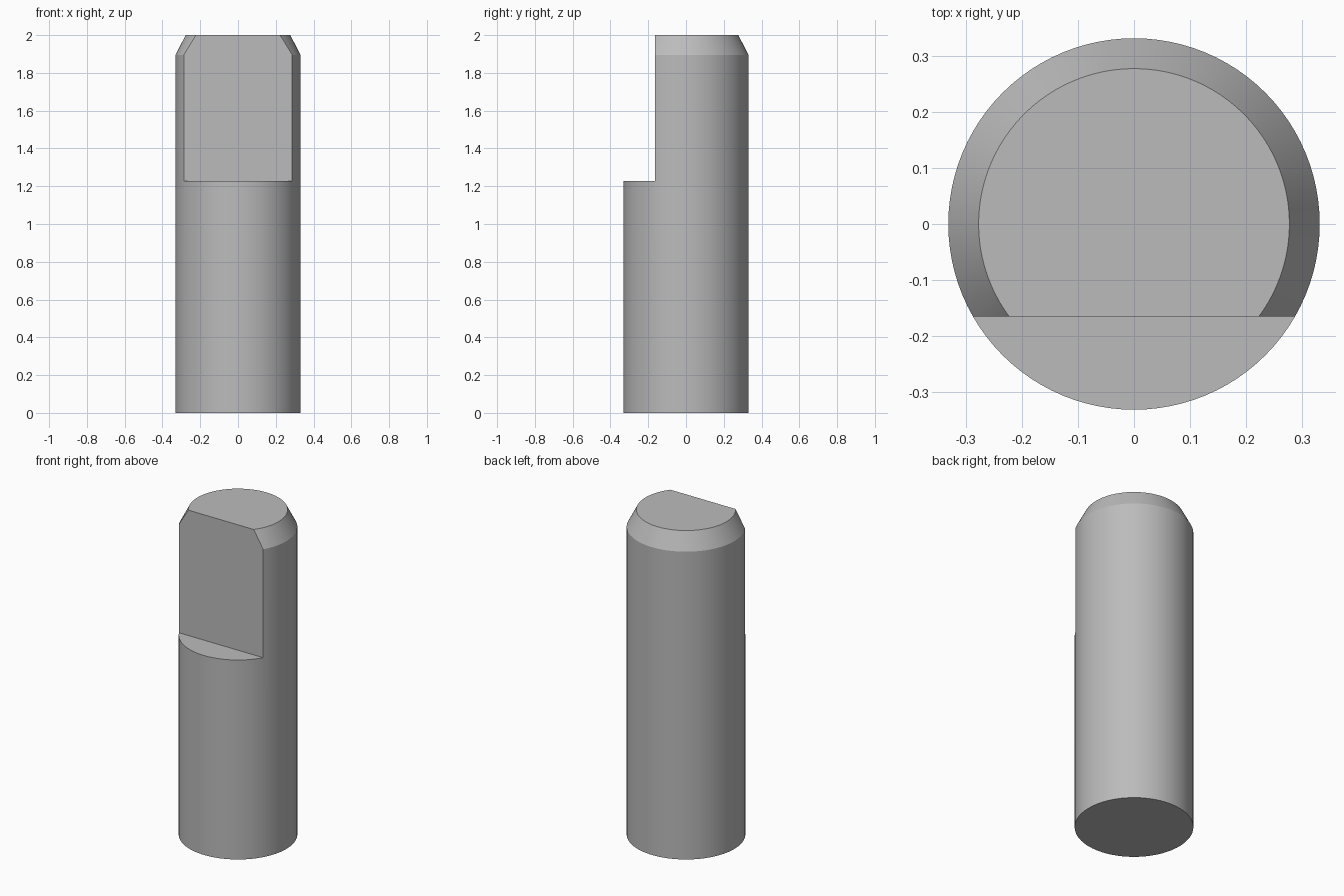
import bpy
import bmesh
import math

RADIUS, TOP_RADIUS = 0.331, 0.277
HEIGHT, CHAMFER_Z = 2.0, 1.895
FLAT_Y, STEP_Z = -0.165, 1.228
SIDES = 96

cube = bpy.data.objects.get("Cube")
if cube:
    bpy.data.objects.remove(cube, do_unlink=True)

# Plain grey metal
metal = bpy.data.materials.new("grey metal")
metal.use_nodes = True
color = (0.5, 0.5, 0.5, 1)
metal.diffuse_color = color
metal.node_tree.nodes["Principled BSDF"].inputs["Base Color"].default_value = color


def ring(bm, radius, z):
    angles = [2 * math.pi * i / SIDES for i in range(SIDES)]
    return [bm.verts.new((radius * math.cos(a), radius * math.sin(a), z)) for a in angles]


# Round pin with a chamfered top
bm = bmesh.new()
rings = [ring(bm, RADIUS, 0), ring(bm, RADIUS, CHAMFER_Z), ring(bm, TOP_RADIUS, HEIGHT)]
for low, high in zip(rings, rings[1:]):
    for i in range(SIDES):
        j = (i + 1) % SIDES
        bm.faces.new((low[i], low[j], high[j], high[i]))
bm.faces.new(rings[0][::-1])
bm.faces.new(rings[-1])
mesh = bpy.data.meshes.new("pin")
bm.to_mesh(mesh)
bm.free()
mesh.materials.append(metal)
pin = bpy.data.objects.new("pin", mesh)
bpy.context.collection.objects.link(pin)

# Block that cuts the front flat
bpy.ops.mesh.primitive_cube_add(size=1, location=(0, FLAT_Y - 0.5, STEP_Z + 0.5))
cutter = bpy.context.object
cutter.name = "flat_cutter"
cutter.data.materials.append(metal)

cut = pin.modifiers.new("front flat", "BOOLEAN")
cut.operation = "DIFFERENCE"
cut.solver = "EXACT"
cut.object = cutter

# Apply the cut, then smooth the round sides and keep the edges sharp
bpy.ops.object.select_all(action="DESELECT")
pin.select_set(True)
bpy.context.view_layer.objects.active = pin
bpy.ops.object.modifier_apply(modifier=cut.name)
bpy.data.objects.remove(cutter, do_unlink=True)
bpy.ops.object.shade_smooth_by_angle(angle=math.radians(20))
